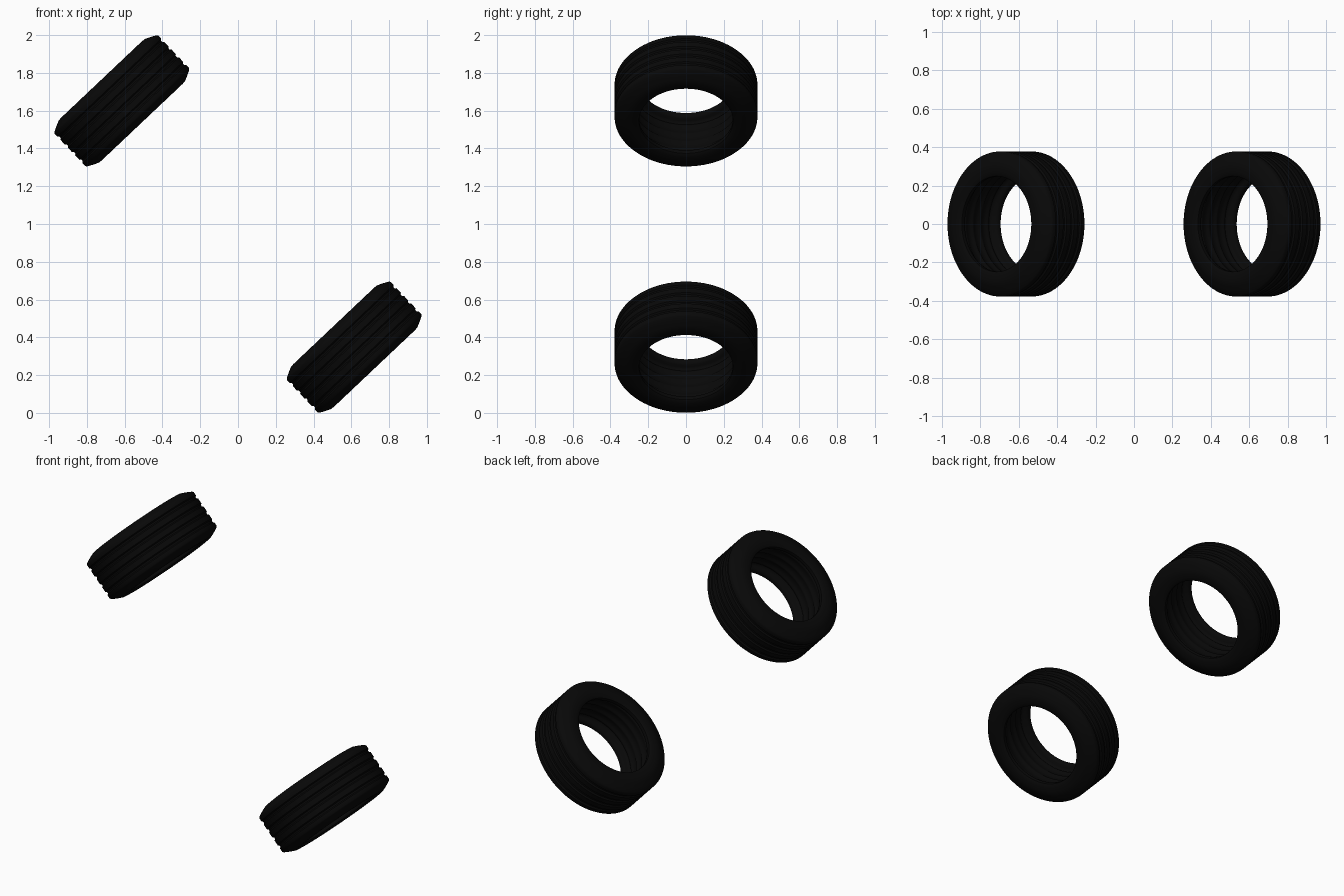
import bpy, bmesh, math
from mathutils import Matrix

cube = bpy.data.objects.get("Cube")
if cube:
    bpy.data.objects.remove(cube, do_unlink=True)

SEGMENTS = 96
TILT = math.radians(-43.4)
TREAD_RADIUS = 0.378
CAVITY_RADIUS = 0.285

# Black rubber
rubber = bpy.data.materials.new("black_rubber")
rubber.use_nodes = True
color = (0.0025, 0.0025, 0.0025, 1)
rubber.diffuse_color = color
shader = rubber.node_tree.nodes["Principled BSDF"]
shader.inputs["Base Color"].default_value = color
shader.inputs["Roughness"].default_value = 0.7


def ribs(radius, depth):
    """Half of a ribbed band: two soft grooves, from the middle outwards."""
    points = []
    for groove in (0.028, 0.084):
        points += [(groove - 0.012, radius), (groove - 0.005, radius - depth),
                   (groove + 0.005, radius - depth), (groove + 0.012, radius)]
    return points


def tyre_profile():
    """Closed cross-section as (offset along axle, radius) pairs."""
    half = ribs(TREAD_RADIUS, 0.008)
    # Shoulder and sidewall
    half += [(0.118, 0.378), (0.126, 0.372), (0.138, 0.349), (0.148, 0.328),
             (0.154, 0.313), (0.156, 0.295), (0.155, 0.272)]
    # Rounded bead lip
    half += [(0.152, 0.257), (0.147, 0.249), (0.136, 0.247), (0.123, 0.25),
             (0.115, 0.259), (0.112, 0.272), (0.106, 0.281)]
    # Ribbed hollow inside
    half += reversed(ribs(CAVITY_RADIUS, 0.005))
    return half + [(-a, r) for a, r in reversed(half)]


def make_tyre(name, location):
    bm = bmesh.new()
    verts = [bm.verts.new((r, 0, a)) for a, r in tyre_profile()]
    edges = [bm.edges.new((verts[i - 1], verts[i])) for i in range(len(verts))]
    bmesh.ops.spin(bm, geom=verts + edges, cent=(0, 0, 0), axis=(0, 0, 1),
                   angle=math.tau, steps=SEGMENTS, use_duplicate=False)
    bmesh.ops.remove_doubles(bm, verts=bm.verts, dist=0.0005)
    bmesh.ops.recalc_face_normals(bm, faces=bm.faces)
    bm.transform(Matrix.Rotation(TILT, 4, "Y"))
    mesh = bpy.data.meshes.new(name)
    bm.to_mesh(mesh)
    bm.free()
    mesh.materials.append(rubber)
    tyre = bpy.data.objects.new(name, mesh)
    tyre.location = location
    bpy.context.collection.objects.link(tyre)
    bpy.ops.object.select_all(action="DESELECT")
    tyre.select_set(True)
    bpy.context.view_layer.objects.active = tyre
    bpy.ops.object.shade_smooth_by_angle(angle=math.radians(45))


make_tyre("upper_tyre", (-0.615, 0, 1.652))
make_tyre("lower_tyre", (0.615, 0, 0.348))
